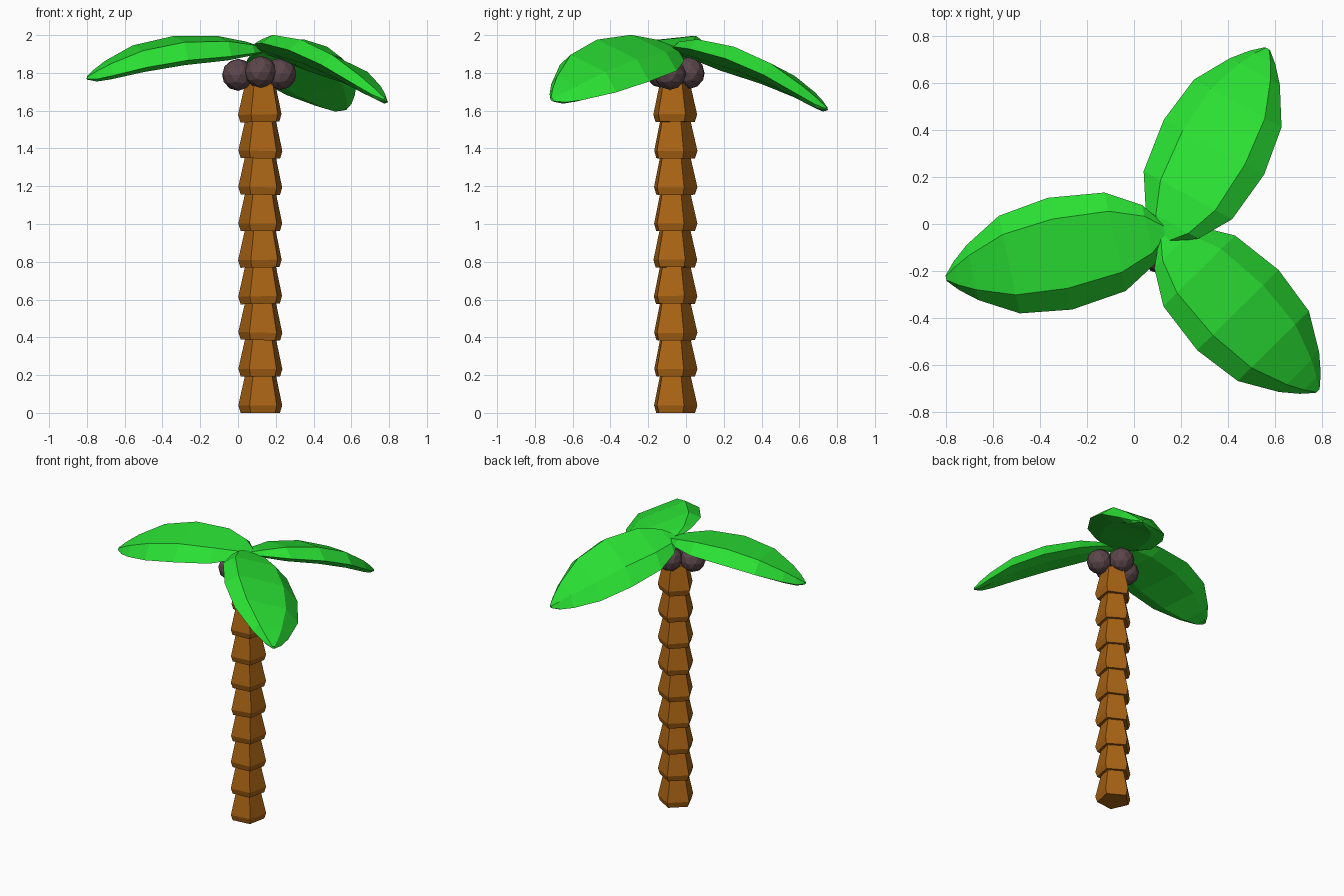
import bpy, bmesh, random
from math import sin, cos, tan, radians
from mathutils import Vector

if "Cube" in bpy.data.objects:
    bpy.data.objects.remove(bpy.data.objects["Cube"])

random.seed(4)


def material(name, rgb):
    m = bpy.data.materials.new(name)
    m.diffuse_color = (*rgb, 1)
    m.use_nodes = True
    m.node_tree.nodes["Principled BSDF"].inputs["Base Color"].default_value = m.diffuse_color
    return m


bark = material("bark", (0.40, 0.127, 0.007))
green = material("leaf_green", (0.023, 0.75, 0.034))
husk = material("husk", (0.107, 0.061, 0.07))


def loft(name, rings, mat):
    """Closed flat-shaded skin through rings of equal point count."""
    bm = bmesh.new()
    loops = [[bm.verts.new(p) for p in ring] for ring in rings]
    n = len(loops[0])
    for a, b in zip(loops, loops[1:]):
        for i in range(n):
            j = (i + 1) % n
            bm.faces.new((a[i], a[j], b[j], b[i]))
    bm.faces.new(loops[0])
    bm.faces.new(loops[-1])
    bmesh.ops.recalc_face_normals(bm, faces=bm.faces)
    mesh = bpy.data.meshes.new(name)
    bm.to_mesh(mesh)
    bm.free()
    mesh.materials.append(mat)
    obj = bpy.data.objects.new(name, mesh)
    bpy.context.collection.objects.link(obj)
    return obj


# Trunk: nine stacked five-sided segments, each flared near its foot
TRUNK = Vector((0.122, -0.062, 0))
STEP = 0.1925
for k in range(9):
    turn = random.uniform(-3, 3)
    lean = random.uniform(-0.03, 0.03) if k else 0
    rings = []
    for z, r in ((0, 0.11), (0.04, 0.123), (0.205, 0.085)):
        ring = []
        for i in range(5):
            a = radians(-46 + turn + 72 * i)
            x = r * cos(a)
            ring.append(TRUNK + Vector((x, r * sin(a), k * STEP + z + lean * x)))
        rings.append(ring)
    loft(f"trunk_segment_{k + 1}", rings, bark)

# Coconuts clustered under the crown
for k, (x, y, z) in enumerate(((0.12, -0.13, 1.805), (0.225, -0.085, 1.795),
                               (0.0, -0.08, 1.79), (0.12, 0.015, 1.80))):
    bpy.ops.mesh.primitive_ico_sphere_add(subdivisions=2, radius=0.085, location=(x, y, z),
                                          rotation=(0, 0, k * 0.7))
    nut = bpy.context.object
    nut.name = f"coconut_{k + 1}"
    nut.data.materials.append(husk)

# Leaf stations: distance from root, half width, half thickness, height
STATIONS = [(0.0, 0.035, 0.015, 1.92), (0.07, 0.128, 0.03, 1.915),
            (0.215, 0.214, 0.055, 1.89), (0.455, 0.243, 0.066, 1.835),
            (0.675, 0.212, 0.062, 1.755), (0.835, 0.12, 0.045, 1.67),
            (0.905, 0.062, 0.03, 1.63), (0.95, 0.012, 0.008, 1.61)]
# Six-sided leaf section: (side, height) in units of the half sizes
SECTION = [(1, -0.3), (0.62, 1), (-0.62, 1), (-1, -0.3), (-0.6, -0.85), (0.6, -0.85)]


def leaf(name, root, heading, scale, lift, roll):
    a = radians(heading)
    out, side = Vector((cos(a), sin(a), 0)), Vector((-sin(a), cos(a), 0))
    rings = []
    for d, w, t, z in STATIONS:
        rings.append([Vector((*root, z + lift * d + h * t - s * w * tan(radians(roll))))
                      + out * d * scale + side * s * w for s, h in SECTION])
    loft(name, rings, green)


# Crown of three drooping leaves
leaf("left_leaf", (0.13, -0.03), 192.2, 1.0, 0.17, 6)
leaf("front_leaf", (0.13, -0.05), -45.4, 0.975, 0.05, 19)
leaf("back_leaf", (0.13, -0.06), 61.5, 0.965, 0.0, 14)
